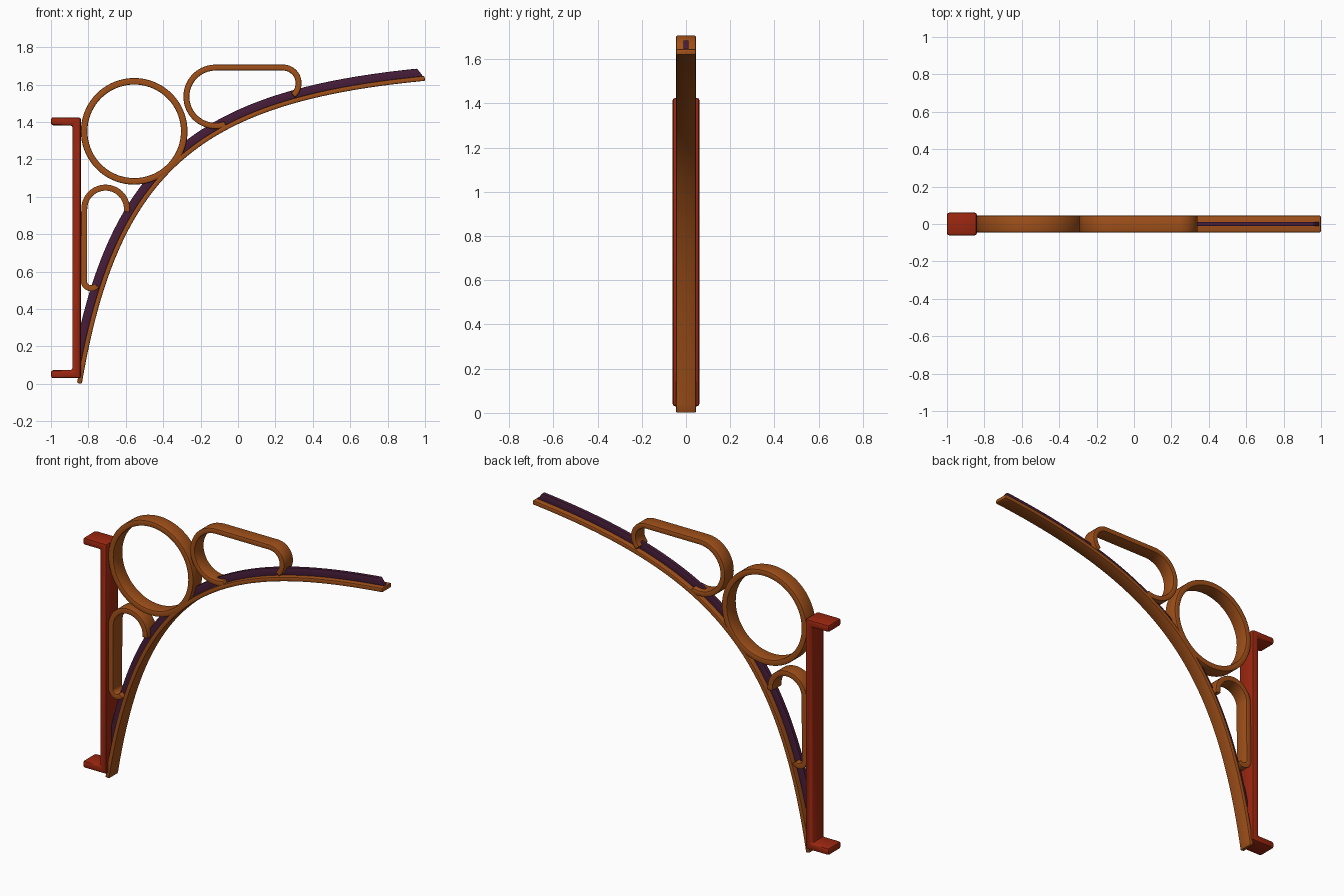
import bpy, bmesh
from math import cos, sin, radians, pi
from mathutils import Vector

if "Cube" in bpy.data.objects:
    bpy.data.objects.remove(bpy.data.objects["Cube"])


def paint(name, rgb):
    m = bpy.data.materials.new(name)
    m.diffuse_color = (*rgb, 1)
    m.use_nodes = True
    m.node_tree.nodes["Principled BSDF"].inputs["Base Color"].default_value = m.diffuse_color
    return m


RUST = paint("rust", (0.35, 0.08, 0.01))
RED = paint("dark_red", (0.33, 0.02, 0.005))
PURPLE = paint("dark_purple", (0.06, 0.012, 0.04))


def band(name, outer, inner, half, mat, closed=False, bevel=0.006):
    """Strip between two XZ paths, given depth along y, with rounded edges."""
    bm = bmesh.new()
    rows = [[bm.verts.new((p[0], y, p[1])) for p, y in
             ((o, -half), (i, -half), (i, half), (o, half))]
            for o, i in zip(outer, inner)]
    n = len(rows)
    for k in range(n if closed else n - 1):
        a, b = rows[k], rows[(k + 1) % n]
        for j in range(4):
            bm.faces.new((a[j], a[(j + 1) % 4], b[(j + 1) % 4], b[j]))
    if not closed:
        bm.faces.new(rows[0])
        bm.faces.new(rows[-1])
    bmesh.ops.recalc_face_normals(bm, faces=bm.faces)
    me = bpy.data.meshes.new(name)
    bm.to_mesh(me)
    bm.free()
    me.materials.append(mat)
    ob = bpy.data.objects.new(name, me)
    bpy.context.collection.objects.link(ob)
    bpy.ops.object.select_all(action='DESELECT')
    ob.select_set(True)
    bpy.context.view_layer.objects.active = ob
    mod = ob.modifiers.new("round", 'BEVEL')
    mod.width, mod.segments = bevel, 2
    mod.limit_method, mod.angle_limit = 'ANGLE', radians(40)
    bpy.ops.object.modifier_apply(modifier=mod.name)
    bpy.ops.object.shade_smooth_by_angle(angle=radians(40))
    return ob


def arc(c, r, a0, a1, n=24):
    return [(c[0] + r * cos(radians(a0 + (a1 - a0) * k / n)),
             c[1] + r * sin(radians(a0 + (a1 - a0) * k / n))) for k in range(n + 1)]


def loop(name, arcs, t=0.032):
    """Open strap made of arcs joined by straight runs."""
    outer = [p for c, r, a, b in arcs for p in arc(c, r, a, b)]
    inner = [p for c, r, a, b in arcs for p in arc(c, r - t, a, b)]
    band(name, outer, inner, 0.045, RUST)


# Wall bracket: upright with a return at each end
band("wall_bracket",
     [(-1, 1.425), (-0.84, 1.425), (-0.84, 0.03), (-1, 0.03)],
     [(-1, 1.382), (-0.885, 1.382), (-0.885, 0.073), (-1, 0.073)],
     0.061, RED, bevel=0.012)

# Ring
RC, RR = (-0.555, 1.35), 0.285
band("ring", arc(RC, RR, 0, 360, 72)[:-1], arc(RC, RR - 0.035, 0, 360, 72)[:-1],
     0.045, RUST, closed=True)

# Lower and upper loops, ending on the arch
loop("lower_loop", [((-0.708, 0.935), 0.13, -8, 180), ((-0.785, 0.55), 0.055, 180, 320)])
loop("upper_loop", [((0.24, 1.607), 0.1, -50, 90), ((-0.12, 1.535), 0.172, 90, 290)])

# Arch: T section along one curve
P = [Vector(p) for p in ((-0.835, 0), (-0.64, 1.15), (-0.2, 1.505), (1, 1.62))]


def curve(t, h):
    """Point on the arch underside, raised by h along the normal."""
    u = 1 - t
    p = u**3 * P[0] + 3*u*u*t * P[1] + 3*u*t*t * P[2] + t**3 * P[3]
    d = (u*u * (P[1]-P[0]) + 2*u*t * (P[2]-P[1]) + t*t * (P[3]-P[2])).normalized()
    return p + Vector((-d.y, d.x)) * h


N = 90
ts = [k / N for k in range(N + 1)]
band("arch_flange", [curve(t, 0) for t in ts], [curve(t, 0.026) for t in ts], 0.045, RUST)

low, top = [], []
for t in ts:
    h = 0.069
    # Web is trimmed where the ring sits on the arch and at the wall bracket
    while h > 0.03 and (curve(t * 0.99, h) - Vector(RC)).length < RR - 0.015:
        h -= 0.003
    a, b = curve(t, 0.012), curve(t * 0.99, h)
    low.append(a)
    top.append((max(b.x, -0.855), b.y))
band("arch_web", low, top, 0.012, PURPLE, bevel=0.004)
